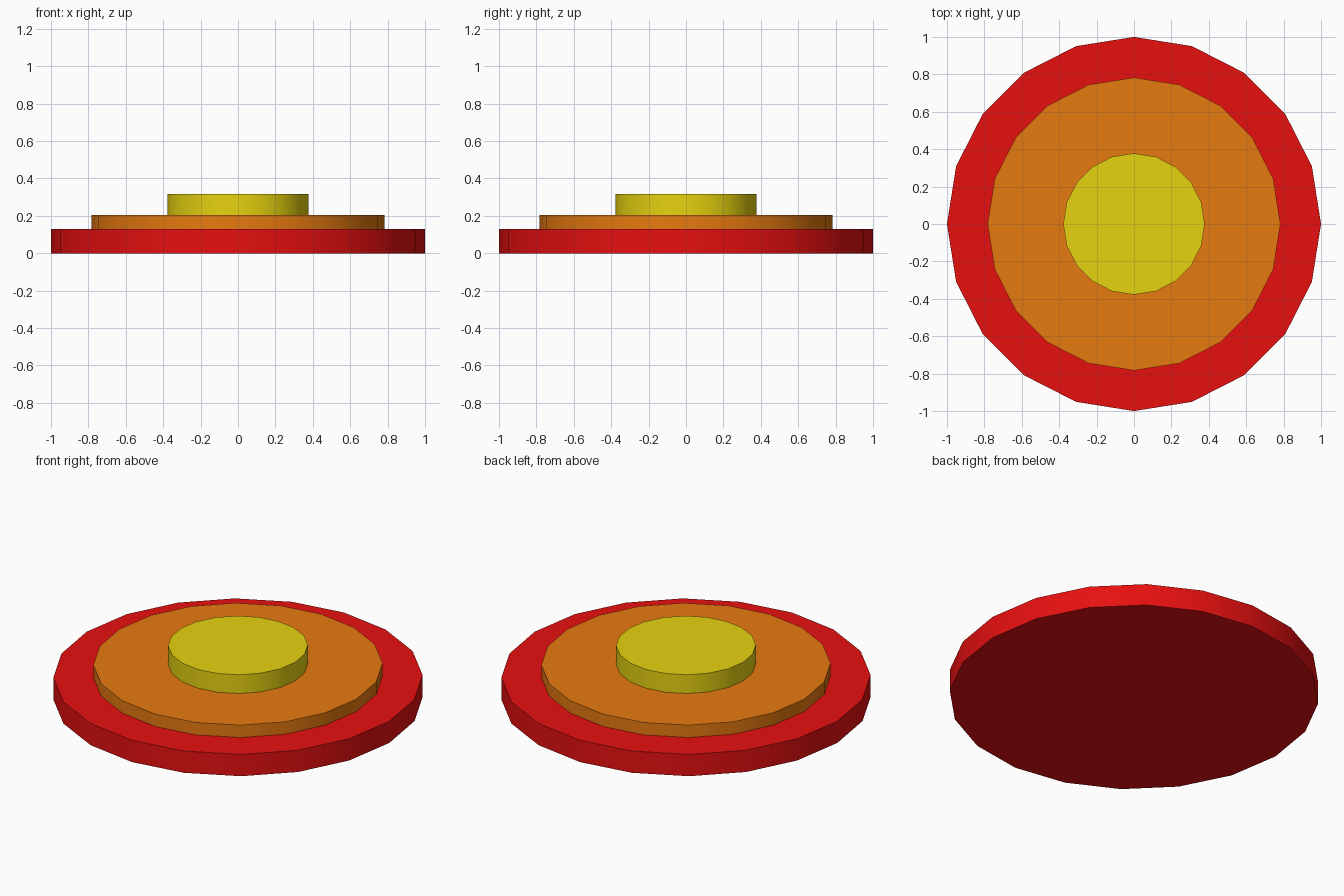
import bpy
import math

if "Cube" in bpy.data.objects:
    bpy.data.objects.remove(bpy.data.objects["Cube"])


def make_material(name, rgb):
    mat = bpy.data.materials.new(name)
    mat.diffuse_color = (*rgb, 1.0)
    mat.use_nodes = True
    mat.node_tree.nodes["Principled BSDF"].inputs["Base Color"].default_value = mat.diffuse_color
    return mat


def disc(name, radius, bottom, top, mat):
    """Twenty-sided disc with smooth walls and sharp rims."""
    bpy.ops.mesh.primitive_cylinder_add(
        vertices=20, radius=radius, depth=top - bottom,
        location=(0, 0, (bottom + top) / 2))
    obj = bpy.context.object
    obj.name = name
    obj.data.materials.append(mat)
    bpy.ops.object.shade_smooth_by_angle(angle=math.radians(30))
    return obj


red = make_material("red", (0.8, 0.005, 0.005))
orange = make_material("orange", (0.8, 0.195, 0.005))
yellow = make_material("yellow", (0.8, 0.65, 0.005))

# Three stacked tiers, from the wide base to the small cap
disc("base_disc", 1.0, 0.0, 0.13, red)
disc("middle_disc", 0.783, 0.13, 0.204, orange)
disc("top_disc", 0.378, 0.204, 0.316, yellow)
